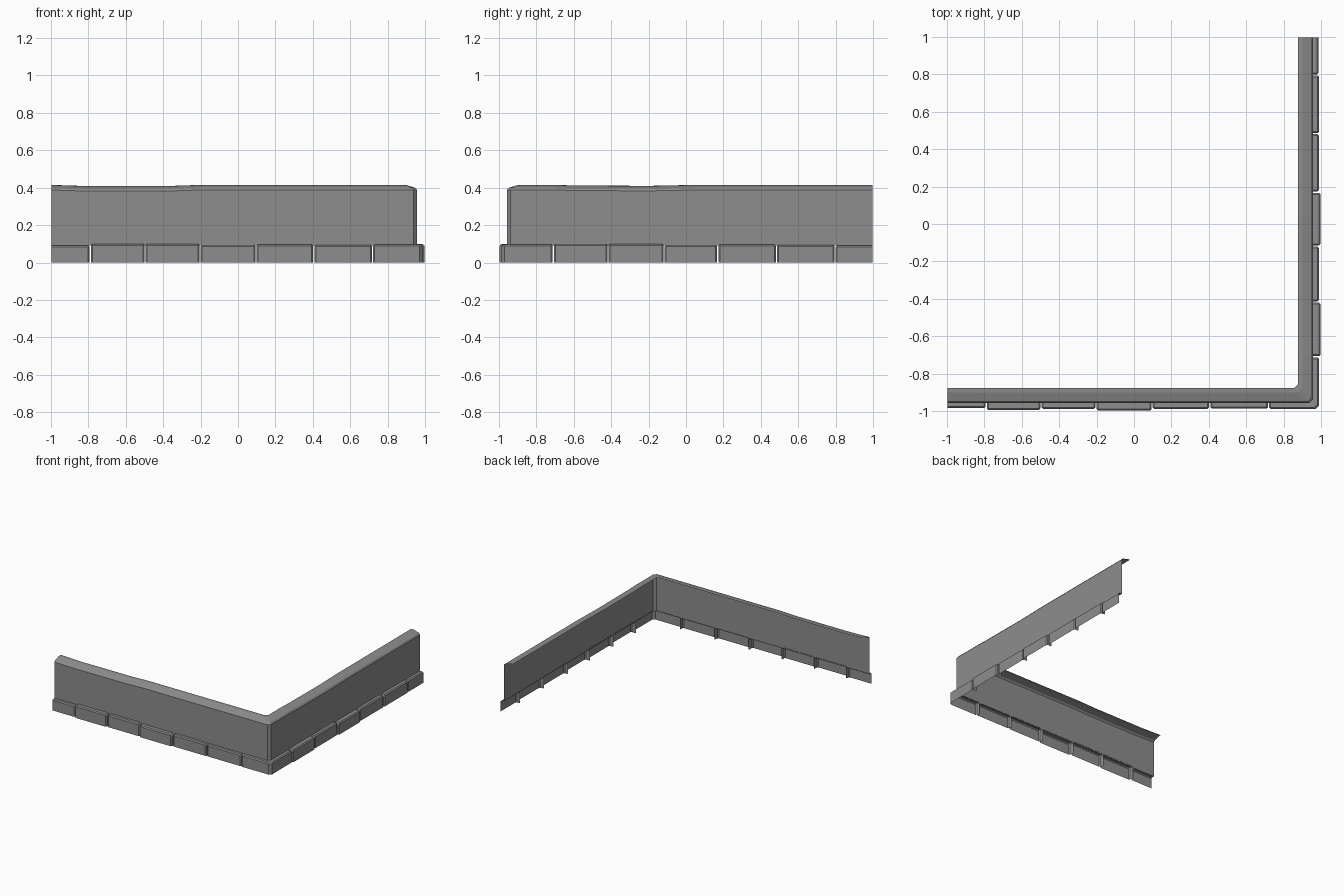
import bpy
import bmesh

cube = bpy.data.objects.get("Cube")
if cube:
    bpy.data.objects.remove(cube, do_unlink=True)

GREY = (0.27, 0.27, 0.27, 1)
stone = bpy.data.materials.new("stone grey")
stone.use_nodes = True
stone.diffuse_color = GREY
stone.node_tree.nodes["Principled BSDF"].inputs["Base Color"].default_value = GREY

BACK = 0.955    # plane where the stones meet the wall
BEVEL = 0.008   # worn edge of the stones


def front(u, profile):
    """Cross-section on the front wing at x = u."""
    return [(u, -c, z) for c, z in profile]


def side(u, profile):
    """Cross-section on the side wing at y = u."""
    return [(c, u, z) for c, z in profile]


def corner(profile, cut):
    """Two cross-sections that make a chamfered outer corner."""
    return [[(c - cut, -c, z) for c, z in profile],
            [(c, cut - c, z) for c, z in profile]]


def skin(name, rings):
    """Open shell through a row of cross-sections."""
    bm = bmesh.new()
    rows = [[bm.verts.new(p) for p in ring] for ring in rings]
    for r, s in zip(rows, rows[1:]):
        for j in range(len(r) - 1):
            bm.faces.new((r[j], r[j + 1], s[j + 1], s[j]))
    bmesh.ops.remove_doubles(bm, verts=bm.verts, dist=0.0001)
    mesh = bpy.data.meshes.new(name)
    bm.to_mesh(mesh)
    bm.free()
    mesh.materials.append(stone)
    obj = bpy.data.objects.new(name, mesh)
    bpy.context.collection.objects.link(obj)


# Wall with its sloping cap, slightly worn along the top
def wall_profile(wear=0.0):
    return [(0.877, 0.415 - wear), (0.9, 0.414 - wear), (0.947, 0.4 - wear),
            (0.957, 0.388 - wear), (0.957, 0.09)]


front_wear = [(-0.998, 0), (-0.88, 0.004), (-0.8, 0.006), (-0.35, 0.005), (-0.2, 0)]
side_wear = [(-0.7, 0), (-0.6, 0.003), (-0.2, 0.005), (0.05, 0), (0.997, 0)]
skin("wall",
     [front(u, wall_profile(w)) for u, w in front_wear]
     + corner(wall_profile(), 0.02)
     + [side(u, wall_profile(w)) for u, w in side_wear])


# Base stones
def stone_profile(depth, top):
    return [(BACK, top), (depth - BEVEL, top), (depth, top - BEVEL), (depth, 0)]


def end_rings(wing, u, step, depth, top):
    """Closed stone end, from the wall plane out to the full section."""
    flat = [(BACK, z) for c, z in stone_profile(depth, top - BEVEL)]
    return [wing(u, flat),
            wing(u, stone_profile(depth - BEVEL, top - BEVEL)),
            wing(u + step, stone_profile(depth, top))]


def straight_stone(name, wing, u0, u1, depth, top):
    full = stone_profile(depth, top)
    first = [wing(u0, full)] if u0 < -0.99 else end_rings(wing, u0, BEVEL, depth, top)
    last = [wing(u1, full)] if u1 > 0.99 else end_rings(wing, u1, -BEVEL, depth, top)[::-1]
    skin(name, first + last)


GAP = 0.003
front_joints = [-0.998, -0.79, -0.497, -0.203, 0.097, 0.405, 0.72]
front_sizes = [(0.985, 0.091), (0.994, 0.1), (0.988, 0.1),
               (0.997, 0.094), (0.988, 0.096), (0.986, 0.094)]
side_joints = [-0.71, -0.417, -0.117, 0.17, 0.483, 0.797, 0.997]
side_sizes = [(0.996, 0.1), (0.988, 0.1), (0.997, 0.094),
              (0.988, 0.096), (0.99, 0.094), (0.986, 0.091)]

for label, wing, joints, sizes in (("front", front, front_joints, front_sizes),
                                   ("side", side, side_joints, side_sizes)):
    for i, (depth, top) in enumerate(sizes):
        u0, u1 = joints[i], joints[i + 1]
        u0 += GAP if u0 > -0.99 else 0
        u1 -= GAP if u1 < 0.99 else 0
        straight_stone(f"{label}_base_stone_{i + 1}", wing, u0, u1, depth, top)

# Stone that wraps the corner
size = (0.989, 0.096)
skin("corner_base_stone",
     end_rings(front, front_joints[-1] + GAP, BEVEL, *size)
     + corner(stone_profile(*size), 0.018)
     + end_rings(side, side_joints[0] - GAP, -BEVEL, *size)[::-1])
